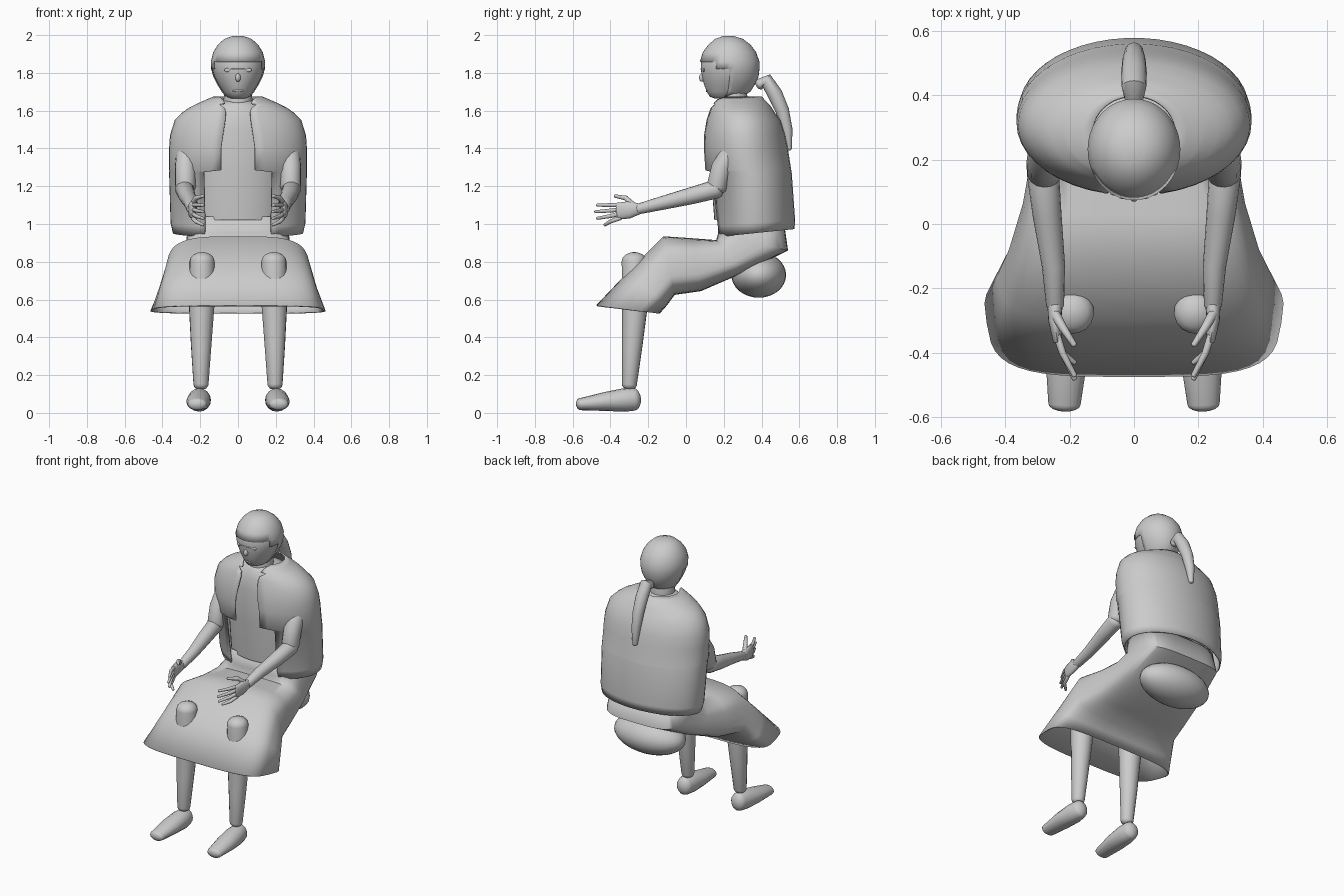
import bpy, bmesh, math
from mathutils import Vector

if "Cube" in bpy.data.objects:
    bpy.data.objects.remove(bpy.data.objects["Cube"])

grey = bpy.data.materials.new("plain grey")
grey.use_nodes = True
GREY = (0.6, 0.6, 0.6, 1)
grey.diffuse_color = GREY
grey.node_tree.nodes["Principled BSDF"].inputs["Base Color"].default_value = GREY


def finish(bm, name, mirror=False, thick=0, angle=50):
    bmesh.ops.recalc_face_normals(bm, faces=bm.faces)
    mesh = bpy.data.meshes.new(name)
    bm.to_mesh(mesh)
    bm.free()
    mesh.materials.append(grey)
    ob = bpy.data.objects.new(name, mesh)
    bpy.context.collection.objects.link(ob)
    bpy.ops.object.select_all(action='DESELECT')
    ob.select_set(True)
    bpy.context.view_layer.objects.active = ob
    bpy.ops.object.shade_smooth_by_angle(angle=math.radians(angle))
    if mirror:
        ob.modifiers.new("Mirror", 'MIRROR')
    if thick:
        mod = ob.modifiers.new("Cloth", 'SOLIDIFY')
        mod.thickness = thick
    return ob


def skin(rings, closed=True, caps=True):
    """Bridge a list of point rings into a surface."""
    bm = bmesh.new()
    rows = [[bm.verts.new(p) for p in ring] for ring in rings]
    n = len(rows[0])
    for a, b in zip(rows, rows[1:]):
        for i in range(n if closed else n - 1):
            j = (i + 1) % n
            bm.faces.new((a[i], a[j], b[j], b[i]))
    if caps:
        bm.faces.new(rows[0])
        bm.faces.new(rows[-1])
    return bm


def tube(name, path, radii, mirror=True, sides=16):
    """Round-ended limb along a path; a radius may be a (wide, tall) pair."""
    pts = [Vector(p) for p in path]
    rad = [r if isinstance(r, tuple) else (r, r) for r in radii]
    rings, quat, old = [], None, None
    for i, p in enumerate(pts):
        d = (pts[min(i + 1, len(pts) - 1)] - pts[max(i - 1, 0)]).normalized()
        quat = d.to_track_quat('Z', 'Y') if quat is None else old.rotation_difference(d) @ quat
        old = d
        first, last = i == 0, i == len(pts) - 1
        r = min(rad[i]) * 0.7
        steps = [(0, 1)]
        bulge = [(r * math.sin(a), math.cos(a)) for a in (0.4, 0.8, 1.2, 1.5)]
        if first:
            steps = [(-o, s) for o, s in reversed(bulge)] + steps
        if last:
            steps += bulge
        for off, s in steps:
            ring = []
            for k in range(sides):
                t = math.tau * k / sides
                local = Vector((rad[i][0] * s * math.cos(t), rad[i][1] * s * math.sin(t), off))
                ring.append(p + quat @ local)
            rings.append(ring)
    return finish(skin(rings), name, mirror)


def body_rings(rows, sides=40, grow=0, tilt=0):
    """Oval rings from (z, half width, front y, back y, front gap)."""
    rings = []
    for z, w, f, b, *gap in rows:
        start = math.asin(gap[0] / w) if gap else 0
        span = math.tau - 2 * start
        count = sides - 1 if gap else sides
        ring = []
        for k in range(sides):
            t = start + span * k / count
            y = (f + b) / 2 - ((b - f) / 2 + grow) * math.cos(t)
            drop = tilt * (y - 0.3) * max(0, 1.2 - z) * 4
            ring.append((math.sin(t) * (w + grow), y, z + drop))
        rings.append(ring)
    return rings


def ellipsoid(name, centre, size, mirror=False):
    bm = bmesh.new()
    bmesh.ops.create_uvsphere(bm, u_segments=28, v_segments=16, radius=1)
    for v in bm.verts:
        v.co = Vector(c + s * x for c, s, x in zip(centre, size, v.co))
    return finish(bm, name, mirror)


# Head with a hair shell around an open face
head = [(1.665, .04, .15, .24), (1.675, .06, .125, .29), (1.70, .08, .11, .335),
        (1.74, .105, .095, .36), (1.78, .125, .085, .378), (1.82, .136, .078, .383),
        (1.86, .138, .08, .383), (1.91, .125, .095, .365), (1.95, .10, .125, .335),
        (1.98, .066, .16, .295), (1.994, .025, .2, .25)]
finish(skin(body_rings(head)), "head")
hair = skin(body_rings(head, grow=.006))
face = []
for f in hair.faces:
    c = f.calc_center_median()
    if c.z < 1.86 and c.y < (.15 if c.z > 1.82 else .22):
        face.append(f)
bmesh.ops.delete(hair, geom=face, context='FACES')
finish(hair, "hair", thick=.004)
tube("ponytail", [(0, .39, 1.74), (0, .425, 1.76), (0, .47, 1.69), (0, .51, 1.6),
                  (0, .535, 1.5), (0, .545, 1.4)],
     [.03, .038, .04, .036, .029, .016], mirror=False)

# Face details
ellipsoid("eye", (.055, .094, 1.815), (.018, .006, .01), True)
ellipsoid("nose", (0, .085, 1.775), (.014, .016, .022))
ellipsoid("mouth", (0, .11, 1.705), (.03, .005, .006))
ellipsoid("brow_bridge", (0, .08, 1.82), (.045, .004, .003))
tube("neck", [(0, .25, 1.58), (0, .25, 1.72)], [.085, .07], mirror=False)

# Shirt under an open jacket
shirt = [(1.02, .25, .15, .5), (1.28, .26, .13, .5), (1.5, .25, .125, .47),
         (1.58, .2, .14, .43), (1.63, .13, .16, .39), (1.65, .09, .18, .34)]
finish(skin(body_rings(shirt)), "shirt")
jacket = [(.945, .345, .155, .575, .175), (1.0, .357, .14, .578, .175),
          (1.275, .365, .105, .56, .18), (1.285, .365, .095, .558, .09),
          (1.4, .365, .088, .54, .09), (1.47, .36, .09, .525, .08),
          (1.55, .335, .105, .5, .068), (1.59, .295, .118, .47, .065),
          (1.615, .26, .125, .455, .07), (1.635, .22, .135, .44, .1),
          (1.64, .21, .137, .435, .07), (1.66, .165, .15, .415, .08),
          (1.675, .13, .165, .4, .1)]
finish(skin(body_rings(jacket, tilt=.1), closed=False, caps=False), "jacket", thick=.008)

# Arms and hands
tube("sleeve", [(.275, .25, 1.4), (.278, .19, 1.3), (.278, .165, 1.2)], [.05, .056, .055])
tube("forearm", [(.283, .16, 1.185), (.27, .03, 1.15), (.25, -.13, 1.11), (.245, -.25, 1.08)],
     [.05, .045, .036, .028])
tube("palm", [(.245, -.25, 1.08), (.246, -.3, 1.075), (.238, -.36, 1.068)],
     [(.024, .03), (.02, .045), (.014, .045)])
for i in range(4):
    z = 1.1 - .023 * i
    reach = (.47, .48, .47, .43)[i]
    tip = z - .012 * i
    tube(f"finger_{i + 1}", [(.238, -.35, z), (.222, -.4, (z + tip) / 2), (.185, -reach, tip)],
         [.012, .011, .008], sides=10)
tube("thumb", [(.245, -.28, 1.1), (.222, -.32, 1.138), (.186, -.375, 1.148)],
     [.016, .013, .009], sides=10)

# Skirt: sections swing from the waist over the lap to a flared hem
sections = [((.17, 1.04), (.52, 1.0), .26, .26), ((.17, .95), (.54, .86), .27, .28),
            ((.16, .915), (.30, .74), .3, .32), ((.03, .925), (.08, .645), .32, .36),
            ((-.12, .935), (-.06, .625), .35, .41), ((-.3, .755), (-.1, .57), .385, .45),
            ((-.475, .57), (-.14, .525), .43, .485)]
rings = []
for (ay, az), (by, bz), top, low in sections:
    ring = []
    for k in range(40):
        t = math.tau * k / 40
        c, s = math.cos(t), math.sin(t)
        side = math.copysign(abs(s) ** .55, s)
        m = (1 - math.copysign(abs(c) ** .55, c)) / 2
        ring.append((side * (top + (low - top) * m), ay + (by - ay) * m, az + (bz - az) * m))
    rings.append(ring)
finish(skin(rings, caps=False), "skirt", thick=.008)
ellipsoid("hips", (0, .385, .73), (.25, .145, .12))

# Legs with knees showing through the cloth, and shoes
tube("lower_leg", [(.19, -.275, .805), (.192, -.268, .6), (.195, -.285, .35), (.196, -.3, .15)],
     [.066, .07, .054, .04])
tube("shoe", [(.203, -.275, .072), (.205, -.33, .068), (.21, -.43, .06), (.216, -.56, .046)],
     [(.052, .06), (.062, .062), (.064, .05), (.05, .032)])
